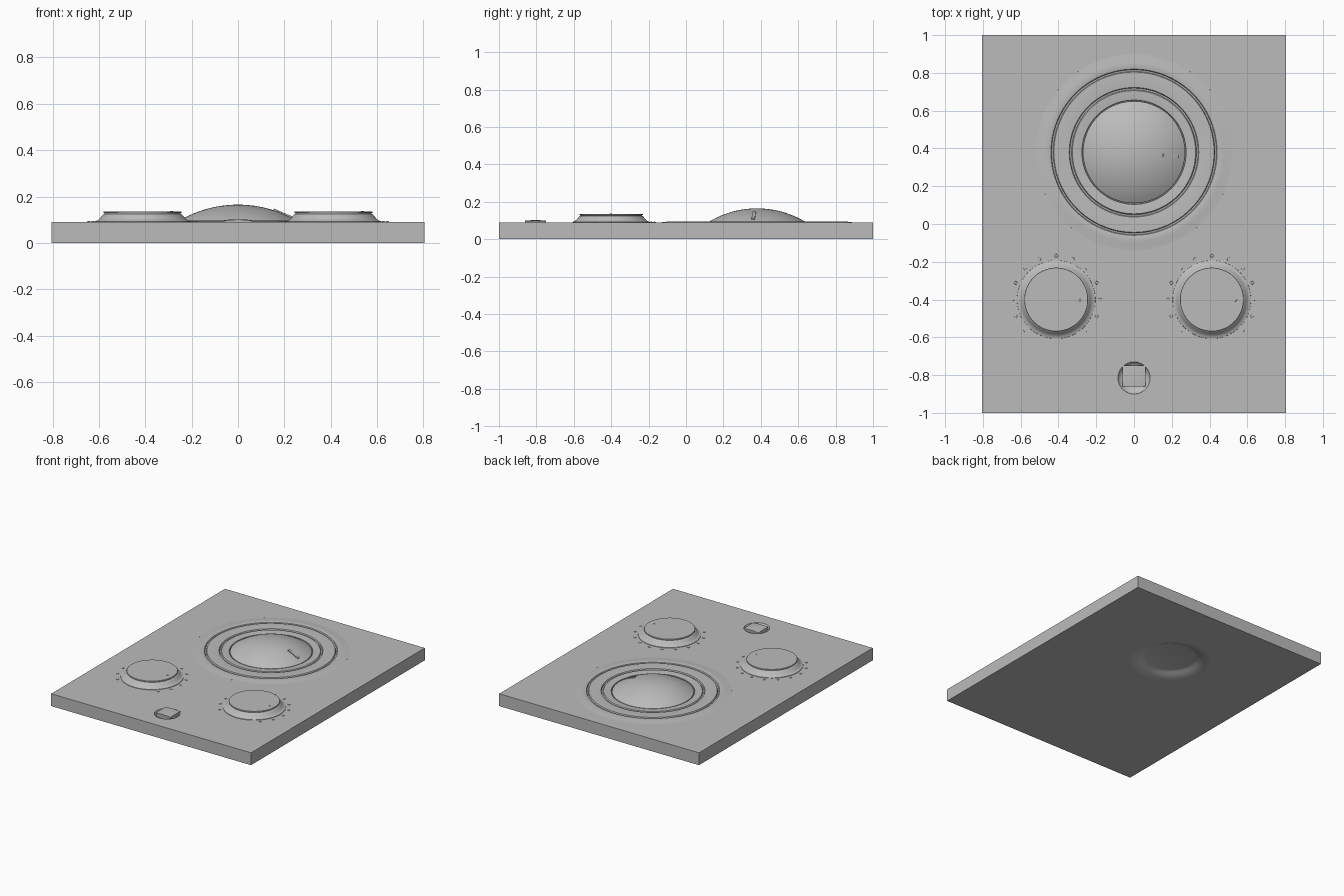
import bpy
import math
from mathutils import Matrix

if "Cube" in bpy.data.objects:
    bpy.data.objects.remove(bpy.data.objects["Cube"], do_unlink=True)

grey = bpy.data.materials.new("mid grey")
grey.use_nodes = True
grey.diffuse_color = (0.5, 0.5, 0.5, 1)
grey.node_tree.nodes["Principled BSDF"].inputs["Base Color"].default_value = (0.5, 0.5, 0.5, 1)

TOP = 0.09
DIAL_Y = 0.38
KNOB_Y = -0.40
BUTTON_Y = -0.815


def finish(obj, name, smooth=True):
    obj.name = name
    obj.data.name = name
    obj.data.materials.clear()
    obj.data.materials.append(grey)
    bpy.ops.object.select_all(action='DESELECT')
    obj.select_set(True)
    bpy.context.view_layer.objects.active = obj
    if smooth:
        bpy.ops.object.shade_smooth_by_angle(angle=math.radians(30))
    return obj


def lathe(name, profile, x, y, segments=72, flip=False):
    """Spin (radius, height) points about a vertical axis; radius 0 closes the centre."""
    verts, rings, faces = [], [], []
    for r, z in profile:
        count = segments if r else 1
        rings.append([len(verts) + i for i in range(count)])
        verts += [(x + r * math.cos(math.tau * i / segments),
                   y + r * math.sin(math.tau * i / segments), z) for i in range(count)]
    for a, b in zip(rings, rings[1:]):
        for i in range(segments):
            j = (i + 1) % segments
            if len(b) == 1:
                faces.append((a[i], a[j], b[0]))
            else:
                faces.append((a[i], a[j], b[j], b[i]))
    if flip:
        faces = [f[::-1] for f in faces]
    mesh = bpy.data.meshes.new(name)
    mesh.from_pydata(verts, [], faces)
    obj = bpy.data.objects.new(name, mesh)
    bpy.context.collection.objects.link(obj)
    return finish(obj, name)


def box(name, size, location):
    bpy.ops.mesh.primitive_cube_add(size=1, location=location)
    obj = bpy.context.object
    obj.data.transform(Matrix.Diagonal((*size, 1)))
    return finish(obj, name, False)


def cut_round(target, radius, y, low, high):
    """Sink a round pocket into the target."""
    bpy.ops.mesh.primitive_cylinder_add(vertices=72, radius=radius, depth=high - low,
                                        location=(0, y, (low + high) / 2),
                                        rotation=(0, 0, math.pi / 2))
    cutter = bpy.context.object
    cutter.hide_render = True
    mod = target.modifiers.new("pocket", 'BOOLEAN')
    mod.operation = 'DIFFERENCE'
    mod.solver = 'EXACT'
    mod.object = cutter
    bpy.context.view_layer.objects.active = target
    bpy.ops.object.modifier_apply(modifier=mod.name)
    bpy.data.objects.remove(cutter, do_unlink=True)


# Flat panel with pockets for the dial, the button and the underside hollow
panel = box("panel", (1.61, 2, TOP), (0, 0, TOP / 2))
cut_round(panel, 0.52, DIAL_Y, 0.055, 0.2)
cut_round(panel, 0.085, BUTTON_Y, 0.05, 0.2)
cut_round(panel, 0.27, DIAL_Y, -0.1, 0.045)

# Softly raised rim and grooved dish around the large dial
lathe("dial_surround", [
    (0.52, TOP), (0.50, 0.0915), (0.475, 0.095), (0.455, 0.096), (0.44, 0.093),
    (0.436, 0.086), (0.428, 0.086), (0.424, 0.094), (0.40, 0.0945), (0.36, 0.0935),
    (0.343, 0.092), (0.339, 0.084), (0.331, 0.084), (0.326, 0.091), (0.29, 0.089),
    (0.276, 0.087), (0.274, 0.075), (0.20, 0.07)], 0, DIAL_Y, 96)

# Dial dome as a shallow spherical cap
SPHERE, APEX, EDGE = 0.50, 0.165, 0.27


def dome_z(r):
    return APEX - SPHERE + math.sqrt(SPHERE ** 2 - r ** 2)


cap = [(EDGE * (1 - i / 14), dome_z(EDGE * (1 - i / 14))) for i in range(15)]
lathe("dial_dome", [(EDGE, 0.072)] + cap, 0, DIAL_Y, 72)

# Slim pointer lying on the dome
pointer = box("dial_pointer", (0.09, 0.018, 0.008), (0.195, 0.362, dome_z(0.195) + 0.001))
pointer.rotation_euler = (0, math.asin(0.195 / SPHERE), -0.06)

# Hollow under the dial
lathe("underside_hollow", [
    (0.27, 0), (0.25, 0.002), (0.225, 0.008), (0.20, 0.018), (0.185, 0.026),
    (0.17, 0.03), (0, 0.03)], 0, DIAL_Y, 72, flip=True)

# Two flared knobs with marker dots and a ring of scale dots
for side, x in (("right", -0.412), ("left", 0.412)):
    lathe(side + "_knob", [
        (0.208, TOP - 0.003), (0.207, 0.093), (0.196, 0.096), (0.188, 0.102),
        (0.179, 0.112), (0.172, 0.121), (0.168, 0.124), (0.164, 0.125),
        (0.164, 0.128), (0.169, 0.129), (0.169, 0.134), (0.167, 0.136), (0, 0.136)],
        x, KNOB_Y)
    lathe(side + "_knob_marker", [(0.007, 0.135), (0.006, 0.138), (0, 0.138)],
          x + 0.126, KNOB_Y - 0.003, 12)
    for i in range(13):
        a = math.radians(22.5 * i - 45)
        lathe(f"{side}_scale_dot_{i + 1}", [(0.009, TOP - 0.002), (0.008, 0.093), (0, 0.094)],
              x + 0.232 * math.cos(a), KNOB_Y + 0.232 * math.sin(a), 10)

# Round finger well with a square button that has a gently arched top
lathe("button_well", [
    (0.085, TOP), (0.082, 0.085), (0.074, 0.076), (0.06, 0.069), (0.035, 0.065),
    (0, 0.064)], 0, BUTTON_Y, 48)
HALF = 0.06
bpy.ops.mesh.primitive_grid_add(x_subdivisions=10, y_subdivisions=10, size=2 * HALF)
button = bpy.context.object
for v in button.data.vertices:
    v.co.z = 0.102 - 0.004 * (v.co.x / HALF) ** 2 - 0.002 * (v.co.y / HALF) ** 2
    v.co.y *= 0.93
solid = button.modifiers.new("thickness", 'SOLIDIFY')
solid.thickness = 0.035
solid.offset = -1
bpy.ops.object.modifier_apply(modifier=solid.name)
button.location = (0, BUTTON_Y + 0.01, 0)
finish(button, "square_button")
